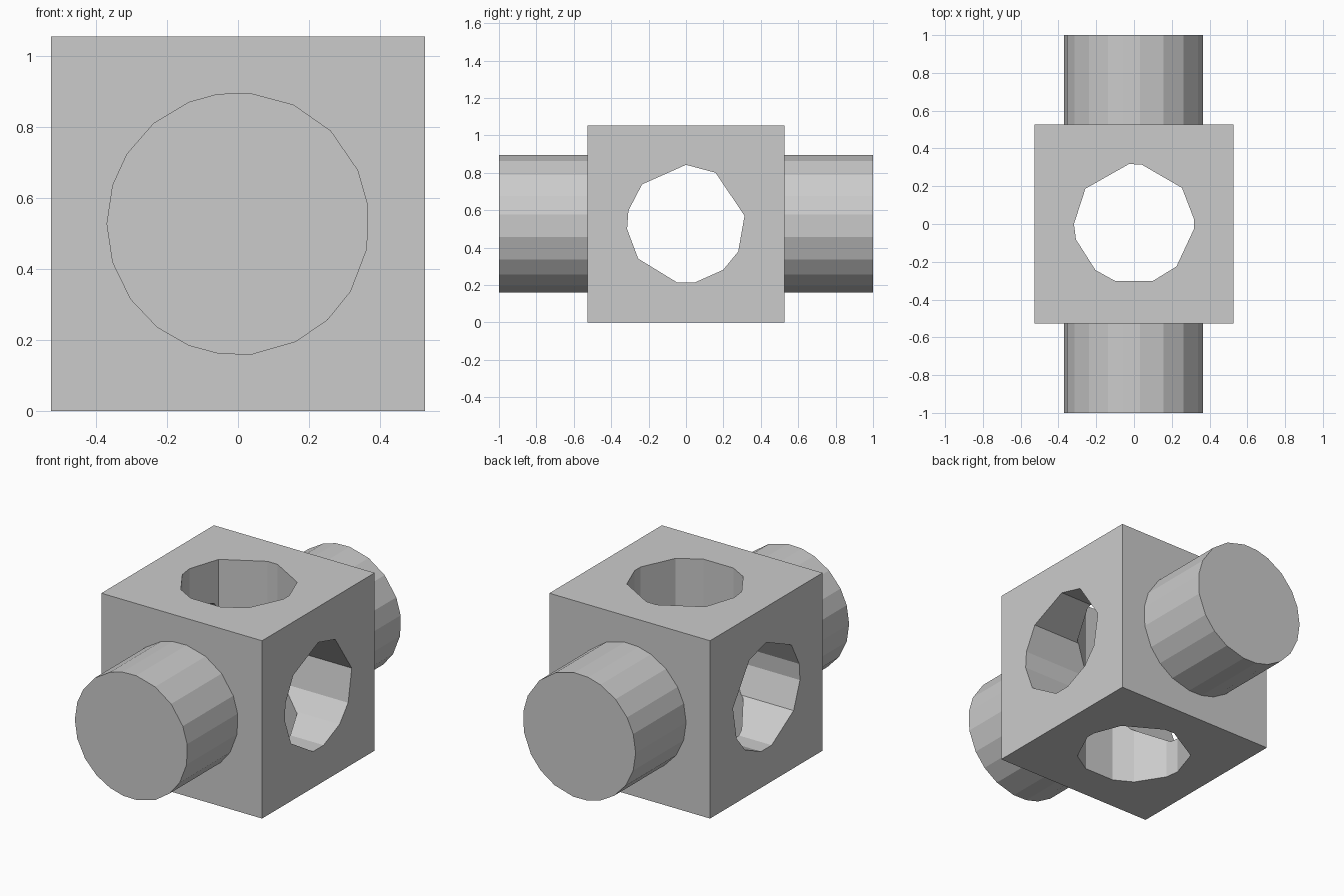
import bpy, bmesh
from math import cos, sin, radians

if "Cube" in bpy.data.objects:
    bpy.data.objects.remove(bpy.data.objects["Cube"])

HALF = 0.527  # half the block's side, also the height of its centre


def prism(name, axis, radius, angles, half_len):
    """Low-poly round bar along an axis through the block centre."""
    def place(a, t):
        u, v = radius * cos(radians(a)), radius * sin(radians(a))
        x, y, z = {"X": (t, u, v), "Y": (u, t, v), "Z": (u, v, t)}[axis]
        return x, y, z + HALF
    bm = bmesh.new()
    face = bm.faces.new([bm.verts.new(place(a, -half_len)) for a in angles])
    ext = bmesh.ops.extrude_face_region(bm, geom=[face], use_keep_orig=True)
    end = [g for g in ext["geom"] if isinstance(g, bmesh.types.BMVert)]
    offset = [2 * half_len if k == axis else 0 for k in "XYZ"]
    bmesh.ops.translate(bm, verts=end, vec=offset)
    bmesh.ops.recalc_face_normals(bm, faces=bm.faces)
    mesh = bpy.data.meshes.new(name)
    bm.to_mesh(mesh)
    bm.free()
    ob = bpy.data.objects.new(name, mesh)
    bpy.context.collection.objects.link(ob)
    return ob


def combine(target, other, operation):
    mod = target.modifiers.new(other.name, "BOOLEAN")
    mod.operation, mod.solver, mod.object = operation, "EXACT", other
    bpy.context.view_layer.objects.active = target
    bpy.ops.object.modifier_apply(modifier=mod.name)
    bpy.data.objects.remove(other)


# Cube block
bpy.ops.mesh.primitive_cube_add(size=2 * HALF, location=(0, 0, HALF))
block = bpy.context.object
block.name = "pierced_block"

# Solid round bar, front to back
bar = prism("round_bar", "Y", 0.37,
            [8, 24, 45, 65, 85, 99, 112, 130, 148, 163, 180, 197, 215, 232,
             248, 262, 276, 296, 313, 329, 349], 1.0)
combine(block, bar, "UNION")

# Through holes, side to side and top to bottom
side_hole = prism("side_hole", "X", 0.316,
                  [8, 60, 90, 138, 167, 185, 216, 261, 279, 309, 332], 0.8)
combine(block, side_hole, "DIFFERENCE")
top_hole = prism("top_hole", "Z", 0.318,
                 [5, 37, 83, 95, 144, 180, 195, 230, 252, 288, 315, 355], 0.8)
combine(block, top_hole, "DIFFERENCE")
